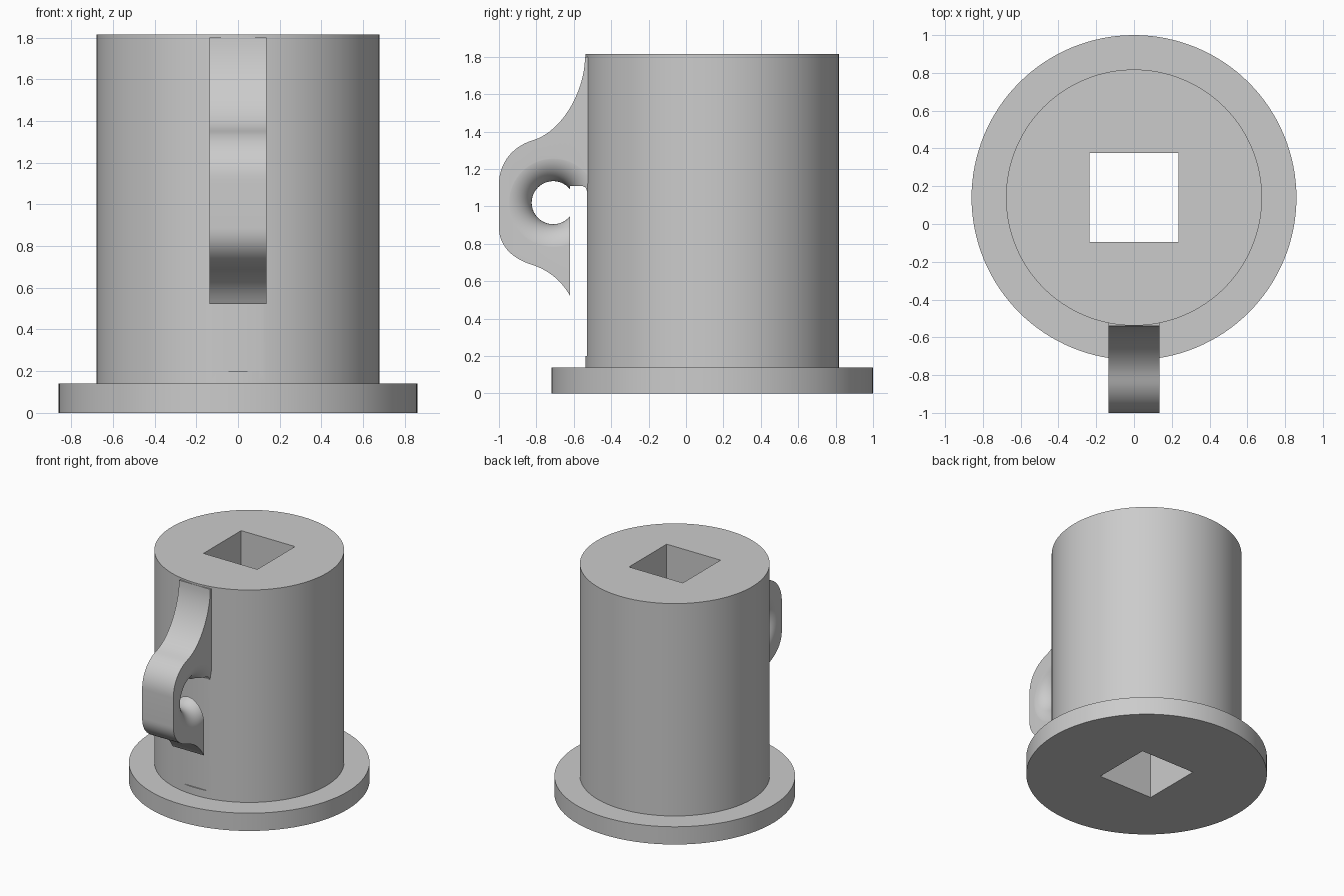
import bpy, bmesh, math
from mathutils import Vector, Matrix
from mathutils.geometry import interpolate_bezier

if "Cube" in bpy.data.objects:
    bpy.data.objects.remove(bpy.data.objects["Cube"])

AXIS_Y = 0.14       # centre line of the sleeve
HALF_W = 0.136      # half width of the hook
EYE = Vector((0, -0.71, 1.02))

grey = bpy.data.materials.new("plain grey")
grey.use_nodes = True
grey.diffuse_color = (0.6, 0.6, 0.6, 1)
grey.node_tree.nodes["Principled BSDF"].inputs["Base Color"].default_value = grey.diffuse_color


def finish(bm, name):
    bmesh.ops.recalc_face_normals(bm, faces=bm.faces)
    mesh = bpy.data.meshes.new(name)
    bm.to_mesh(mesh)
    bm.free()
    obj = bpy.data.objects.new(name, mesh)
    bpy.context.collection.objects.link(obj)
    mesh.materials.append(grey)
    return obj


def lathe(name, profile, steps, matrix):
    """Spin (radius, height) points around z, then place the result."""
    bm = bmesh.new()
    verts = [bm.verts.new((r, 0, h)) for r, h in profile]
    edges = [bm.edges.new(pair) for pair in zip(verts, verts[1:])]
    bmesh.ops.spin(bm, geom=verts + edges, axis=(0, 0, 1), cent=(0, 0, 0),
                   steps=steps, angle=math.tau)
    bmesh.ops.remove_doubles(bm, verts=bm.verts, dist=1e-4)
    bm.transform(matrix)
    return finish(bm, name)


def box(name, low, high):
    low, high = Vector(low), Vector(high)
    bm = bmesh.new()
    bmesh.ops.create_cube(bm, size=1)
    bm.transform(Matrix.Translation((low + high) / 2) @ Matrix.Diagonal((*(high - low), 1)))
    return finish(bm, name)


def cut(obj, cutter):
    mod = obj.modifiers.new("cut", "BOOLEAN")
    mod.operation, mod.solver, mod.object = "DIFFERENCE", "EXACT", cutter
    bpy.context.view_layer.objects.active = obj
    bpy.ops.object.modifier_apply(modifier=mod.name)
    bpy.data.objects.remove(cutter)


def smooth(obj):
    bpy.ops.object.select_all(action="DESELECT")
    obj.select_set(True)
    bpy.context.view_layer.objects.active = obj
    bpy.ops.object.shade_smooth_by_angle(angle=math.radians(30))


# Flanged sleeve with a square bore and a shallow flat behind the hook
sleeve = lathe("flanged_sleeve",
               [(0, 0), (0.86, 0), (0.86, 0.14), (0.678, 0.14), (0.678, 1.815), (0, 1.815)],
               128, Matrix.Translation((0, AXIS_Y, 0)))
cut(sleeve, box("bore_cutter", (-0.235, AXIS_Y - 0.235, -0.1), (0.235, AXIS_Y + 0.235, 2)))
cut(sleeve, box("flat_cutter", (-HALF_W, -0.8, 0.2), (HALF_W, -0.529, 1.1)))
smooth(sleeve)

# Hook outline in (y, z): four curves down the outside, then the slot side
curves = [
    [(-0.54, 1.8), (-0.54, 1.62), (-0.66, 1.4), (-0.82, 1.353)],
    [(-0.82, 1.353), (-0.93, 1.32), (-1, 1.23), (-1, 1.118)],
    [(-1, 0.888), (-1, 0.79), (-0.93, 0.72), (-0.82, 0.687)],
    [(-0.82, 0.687), (-0.74, 0.66), (-0.67, 0.61), (-0.62, 0.522)],
]
outline = []
for curve in curves:
    for p in interpolate_bezier(*[Vector(c) for c in curve], 16):
        if not outline or (p - outline[-1]).length > 1e-4:
            outline.append(p)
outline += [Vector(p) for p in [(-0.62, 1.11), (-0.555, 1.11), (-0.537, 1.102),
                                (-0.529, 1.08), (-0.45, 1.08), (-0.45, 1.8)]]
bm = bmesh.new()
face = bm.faces.new([bm.verts.new((-HALF_W, p.x, p.y)) for p in outline])
side = bmesh.ops.extrude_face_region(bm, geom=[face])
bmesh.ops.translate(bm, vec=(2 * HALF_W, 0, 0),
                    verts=[g for g in side["geom"] if isinstance(g, bmesh.types.BMVert)])
hook = finish(bm, "hook")

# Flared round eye through the hook
throat, flare = 0.115, HALF_W + 0.001
profile = [(0, -flare)]
for i in range(25):
    a = math.pi * i / 24
    profile.append((throat + flare * (1 - math.sin(a)), -flare * math.cos(a)))
profile.append((0, flare))
cut(hook, lathe("eye_cutter", profile, 64,
                Matrix.Translation(EYE) @ Matrix.Rotation(math.pi / 2, 4, "Y")))
smooth(hook)
